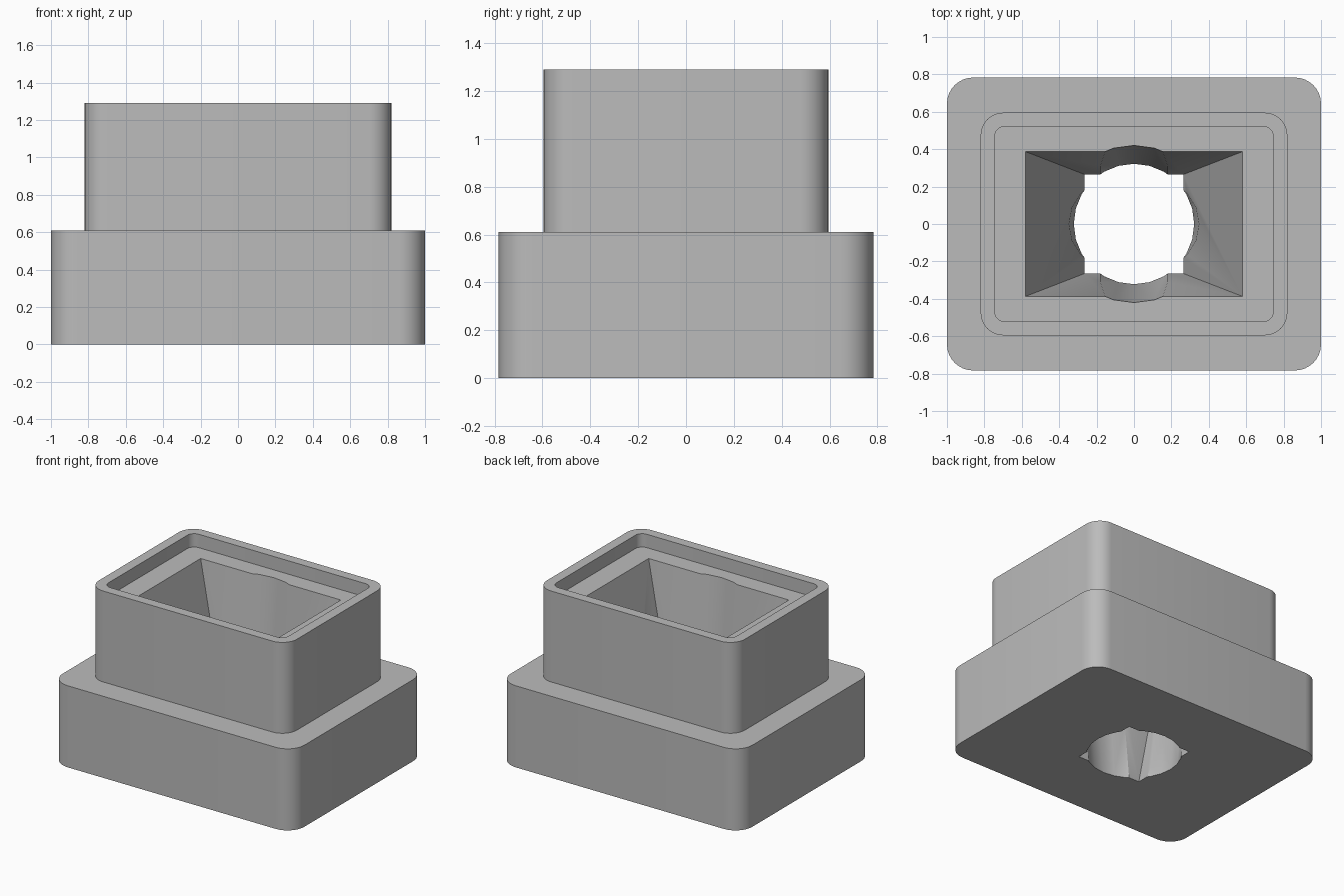
import bpy, bmesh, math

cube = bpy.data.objects.get("Cube")
if cube:
    bpy.data.objects.remove(cube, do_unlink=True)

grey = bpy.data.materials.new("plain grey")
grey.use_nodes = True
COLOUR = (0.5, 0.5, 0.5, 1)
grey.diffuse_color = COLOUR
grey.node_tree.nodes["Principled BSDF"].inputs["Base Color"].default_value = COLOUR


def rounded_rect(hx, hy, r, z, seg=8):
    """Outline of a rectangle with rounded corners."""
    pts = []
    for i, (sx, sy) in enumerate([(1, 1), (-1, 1), (-1, -1), (1, -1)]):
        for k in range(seg + 1):
            a = (i + k / seg) * math.pi / 2
            pts.append((sx * (hx - r) + r * math.cos(a),
                        sy * (hy - r) + r * math.sin(a), z))
    return pts


def rect(hx, hy, z):
    return [(hx, hy, z), (-hx, hy, z), (-hx, -hy, z), (hx, -hy, z)]


def circle(r, z, n=24):
    return [(r * math.cos(math.tau * i / n), r * math.sin(math.tau * i / n), z)
            for i in range(n)]


def loft(name, outlines):
    """Closed solid through a stack of matching outlines."""
    bm = bmesh.new()
    rings = [[bm.verts.new(p) for p in o] for o in outlines]
    for a, b in zip(rings, rings[1:]):
        for i in range(len(a)):
            j = (i + 1) % len(a)
            bm.faces.new((a[i], a[j], b[j], b[i]))
    bm.faces.new(rings[0][::-1])
    bm.faces.new(rings[-1])
    bmesh.ops.recalc_face_normals(bm, faces=bm.faces)
    mesh = bpy.data.meshes.new(name)
    bm.to_mesh(mesh)
    bm.free()
    mesh.materials.append(grey)
    obj = bpy.data.objects.new(name, mesh)
    bpy.context.collection.objects.link(obj)
    return obj


# Wide base, narrower upper block and the shallow recess in its top
BASE, TOP, FLOOR = 0.61, 1.29, 1.19
body = loft("stepped_body", [
    rounded_rect(1.0, 0.783, 0.14, 0),
    rounded_rect(1.0, 0.783, 0.14, BASE),
    rounded_rect(0.82, 0.595, 0.12, BASE),
    rounded_rect(0.82, 0.595, 0.12, TOP),
    rounded_rect(0.745, 0.522, 0.055, TOP),
    rounded_rect(0.745, 0.522, 0.055, FLOOR),
])


# Tapered openings, carried a little past both ends of the shaft
def taper(low, high, z):
    return low + (high - low) * z / FLOOR


ends = (-0.05, FLOOR + 0.05)
funnel = loft("square_funnel_cutter", [
    rect(taper(0.265, 0.58, z), taper(0.265, 0.387, z), z) for z in ends])
bore = loft("round_bore_cutter", [circle(taper(0.322, 0.42, z), z) for z in ends])

for cutter in (funnel, bore):
    cutter.hide_render = True
    cutter.hide_viewport = True
    mod = body.modifiers.new(cutter.name, "BOOLEAN")
    mod.operation = "DIFFERENCE"
    mod.solver = "EXACT"
    mod.object = cutter

# Bake the cuts, drop the cutters, then smooth the rounded walls
bpy.context.view_layer.objects.active = body
body.select_set(True)
for mod in list(body.modifiers):
    bpy.ops.object.modifier_apply(modifier=mod.name)
for cutter in (funnel, bore):
    bpy.data.objects.remove(cutter, do_unlink=True)
bpy.ops.object.shade_smooth_by_angle(angle=math.radians(30))
